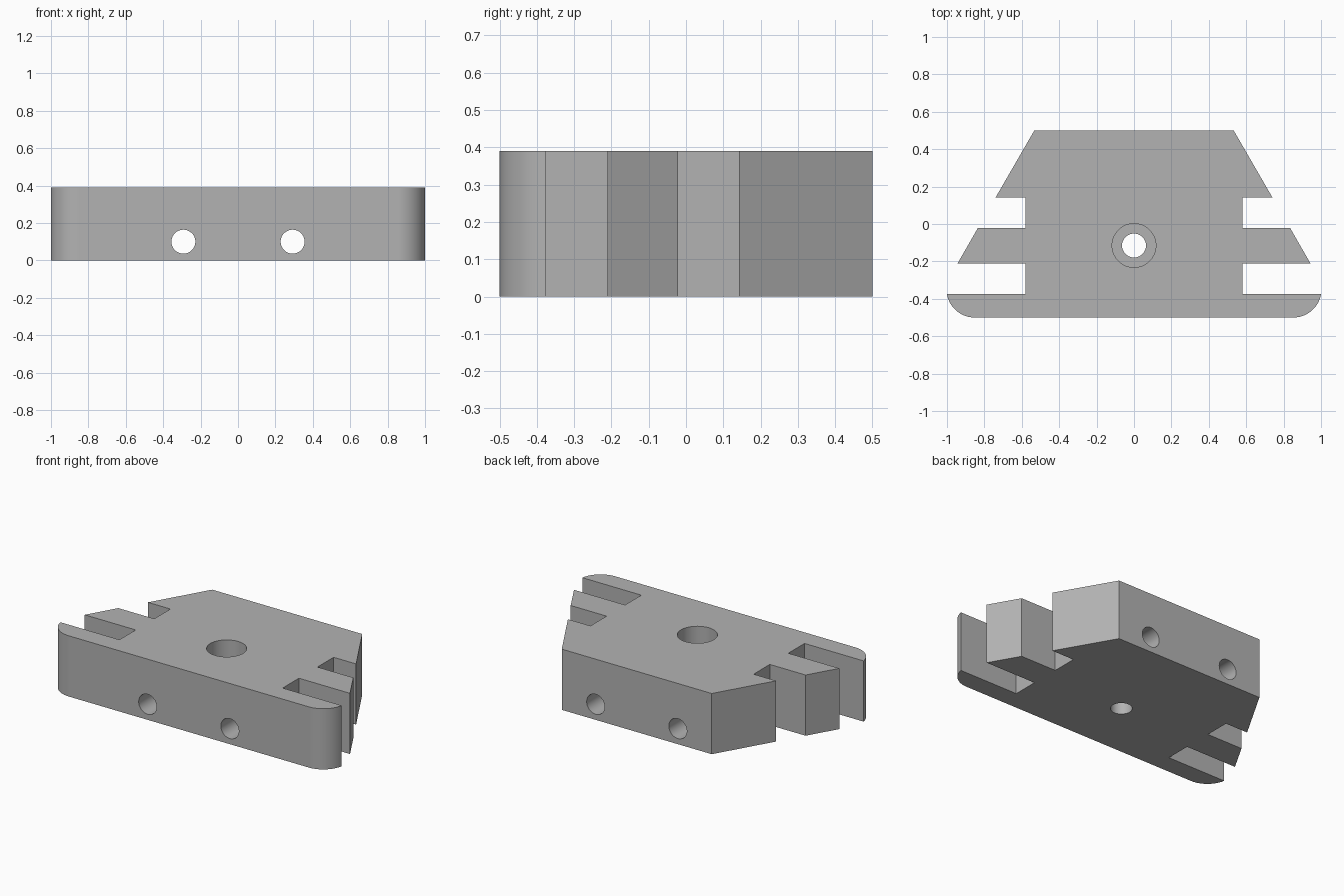
import bpy, bmesh
from math import radians, cos, sin, pi

cube = bpy.data.objects.get("Cube")
if cube:
    bpy.data.objects.remove(cube, do_unlink=True)

HEIGHT = 0.39

grey = bpy.data.materials.new("plain grey")
grey.use_nodes = True
colour = (0.45, 0.45, 0.45, 1)
grey.diffuse_color = colour
grey.node_tree.nodes["Principled BSDF"].inputs["Base Color"].default_value = colour


def add_object(name, bm):
    mesh = bpy.data.meshes.new(name)
    bm.to_mesh(mesh)
    bm.free()
    mesh.materials.append(grey)
    obj = bpy.data.objects.new(name, mesh)
    bpy.context.collection.objects.link(obj)
    return obj


def drill(body, location, radius, depth, rotation=(0, 0, 0)):
    """Bore a round hole through the body."""
    bpy.ops.mesh.primitive_cylinder_add(vertices=64, radius=radius, depth=depth,
                                        location=location, rotation=rotation)
    cutter = bpy.context.object
    cutter.name = "hole_cutter"
    cutter.hide_render = True
    cutter.data.materials.append(grey)
    mod = body.modifiers.new("hole", "BOOLEAN")
    mod.operation = "DIFFERENCE"
    mod.solver = "EXACT"
    mod.object = cutter
    bpy.context.view_layer.objects.active = body
    bpy.ops.object.modifier_apply(modifier=mod.name)
    bpy.data.objects.remove(cutter, do_unlink=True)


# Right half of the outline: rounded front lip, two slots, slanted fins
radius, steps = 0.15, 16
sweep = radians(80.4)
half = [(0.852 + radius * cos(-pi / 2 + sweep * i / steps),
         -0.35 + radius * sin(-pi / 2 + sweep * i / steps)) for i in range(steps + 1)]
half += [(0.58, -0.375), (0.58, -0.21), (0.943, -0.21), (0.835, -0.022),
         (0.58, -0.022), (0.58, 0.142), (0.74, 0.142), (0.533, 0.5)]
outline = half + [(-x, y) for x, y in reversed(half)]

# Block body
bm = bmesh.new()
base = bm.faces.new([bm.verts.new((x, y, 0)) for x, y in outline])
top = bmesh.ops.extrude_face_region(bm, geom=[base])["geom"]
bmesh.ops.translate(bm, vec=(0, 0, HEIGHT),
                    verts=[g for g in top if isinstance(g, bmesh.types.BMVert)])
bmesh.ops.recalc_face_normals(bm, faces=bm.faces)
body = add_object("slotted_block", bm)

# Two cross holes, front to back
for x in (-0.292, 0.292):
    drill(body, (x, 0, 0.1), 0.064, 2, (pi / 2, 0, 0))

# Centre bolt hole with a counterbore from the top
drill(body, (0, -0.115, 0.2), 0.064, 1)
drill(body, (0, -0.115, HEIGHT), 0.117, 0.4)

# Smooth the curved walls and keep the edges crisp
bpy.ops.object.select_all(action="DESELECT")
body.select_set(True)
bpy.context.view_layer.objects.active = body
bpy.ops.object.shade_smooth_by_angle(angle=radians(30))
weighted = body.modifiers.new("weighted normals", "WEIGHTED_NORMAL")
weighted.keep_sharp = True
